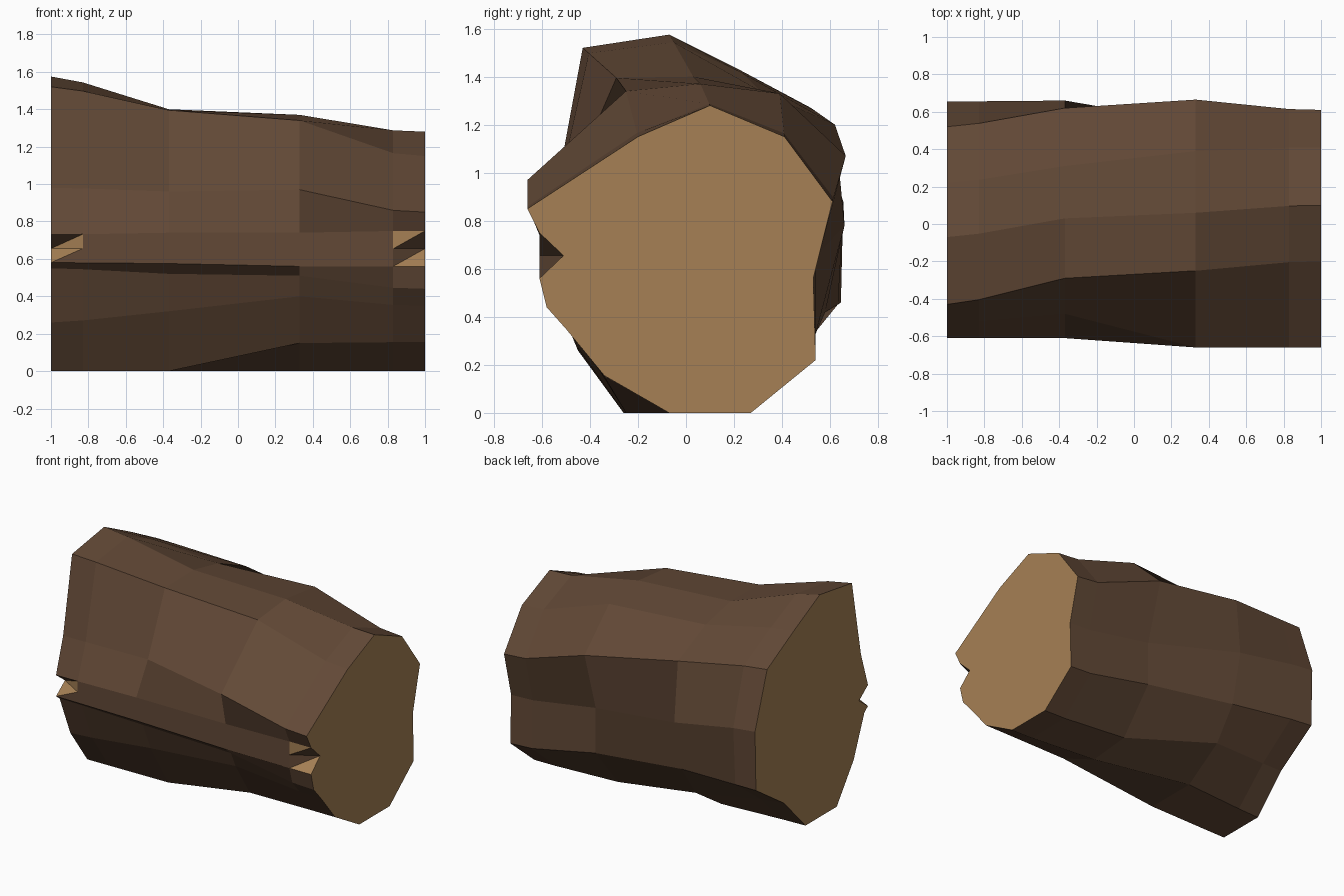
import bpy
import bmesh
from mathutils import Vector

old_cube = bpy.data.objects.get("Cube")
if old_cube:
    bpy.data.objects.remove(old_cube, do_unlink=True)


def make_material(name, color):
    mat = bpy.data.materials.new(name)
    mat.use_nodes = True
    mat.diffuse_color = color
    for node in mat.node_tree.nodes:
        if node.type == 'BSDF_PRINCIPLED':
            node.inputs["Base Color"].default_value = color
            node.inputs["Roughness"].default_value = 0.9
    return mat


# Cross-sections (y, z), from the top ridge down the front and up the back
right_end = [(-.07, 1.575), (-.43, 1.52), (-.53, .98), (-.61, .73),
             (-.61, .58), (-.57, .55), (-.45, .26), (-.26, 0),
             (.09, 0), (.33, .25), (.645, .46), (.655, .88),
             (.52, 1.27), (.22, 1.43)]
right_middle = [(.03, 1.4), (-.29, 1.395), (-.48, .96), (-.61, .74),
                (-.61, .575), (-.54, .52), (-.45, .32), (-.25, 0),
                (.13, 0), (.42, .19), (.58, .42), (.66, .78),
                (.62, 1.2), (.31, 1.34)]
left_middle = [(.06, 1.37), (-.25, 1.34), (-.66, .97), (-.61, .74),
               (-.61, .56), (-.55, .51), (-.5, .4), (-.34, .15),
               (-.02, 0), (.29, .03), (.54, .33), (.54, .65),
               (.665, 1.07), (.39, 1.33)]
left_end = [(.1, 1.28), (-.2, 1.15), (-.66, .85), (-.61, .75),
            (-.61, .56), (-.58, .44), (-.5, .35), (-.34, .155),
            (-.07, 0), (.27, 0), (.54, .22), (.53, .56),
            (.61, .88), (.41, 1.15)]

NOTCH_TOP = 3            # profile point just above the split
BARK, WOOD = 0, 1


def blend(a, b, t):
    return [Vector(p).lerp(Vector(q), t) for p, q in zip(a, b)]


def add_ring(bm, x, profile, split):
    """Add one cross-section, with a centre point in the split."""
    points = [Vector(p) for p in profile]
    centre = (points[NOTCH_TOP] + points[NOTCH_TOP + 1]) / 2
    if split:
        centre.x += 0.1
    points.insert(NOTCH_TOP + 1, centre)
    return [bm.verts.new((x, p.x, p.y)) for p in points]


def add_face(bm, verts, material):
    bm.faces.new(verts).material_index = material


def bridge(bm, a, b, notch_colors=None):
    """Join two rings with bark; notch_colors paints the split's triangles."""
    count = len(a)
    for i in range(count):
        j = (i + 1) % count
        if notch_colors and i in (NOTCH_TOP, NOTCH_TOP + 1):
            near, far = notch_colors[i - NOTCH_TOP]
            add_face(bm, (a[i], a[j], b[i]), near)
            add_face(bm, (a[j], b[j], b[i]), far)
        else:
            add_face(bm, (a[j], b[j], b[i], a[i]), BARK)


# Log: bark rings closed by cut ends
bm = bmesh.new()
sections = [
    (-1, right_end, True),
    (-.83, blend(right_end, right_middle, .18), False),
    (-.37, right_middle, False),
    (.33, left_middle, False),
    (.83, blend(left_end, left_middle, .08), False),
    (1, left_end, True),
]
rings = [add_ring(bm, *section) for section in sections]
bridge(bm, rings[0], rings[1], ((BARK, WOOD), (WOOD, BARK)))
for a, b in zip(rings[1:-2], rings[2:-1]):
    bridge(bm, a, b)
bridge(bm, rings[-2], rings[-1], ((WOOD, BARK), (BARK, WOOD)))
add_face(bm, rings[0][::-1], WOOD)
add_face(bm, rings[-1], WOOD)
bm.normal_update()

mesh = bpy.data.meshes.new("log")
bm.to_mesh(mesh)
bm.free()
mesh.materials.append(make_material("dark brown bark", (.122, .066, .037, 1)))
mesh.materials.append(make_material("tan cut wood", (.38, .217, .09, 1)))
log = bpy.data.objects.new("log", mesh)
bpy.context.scene.collection.objects.link(log)
